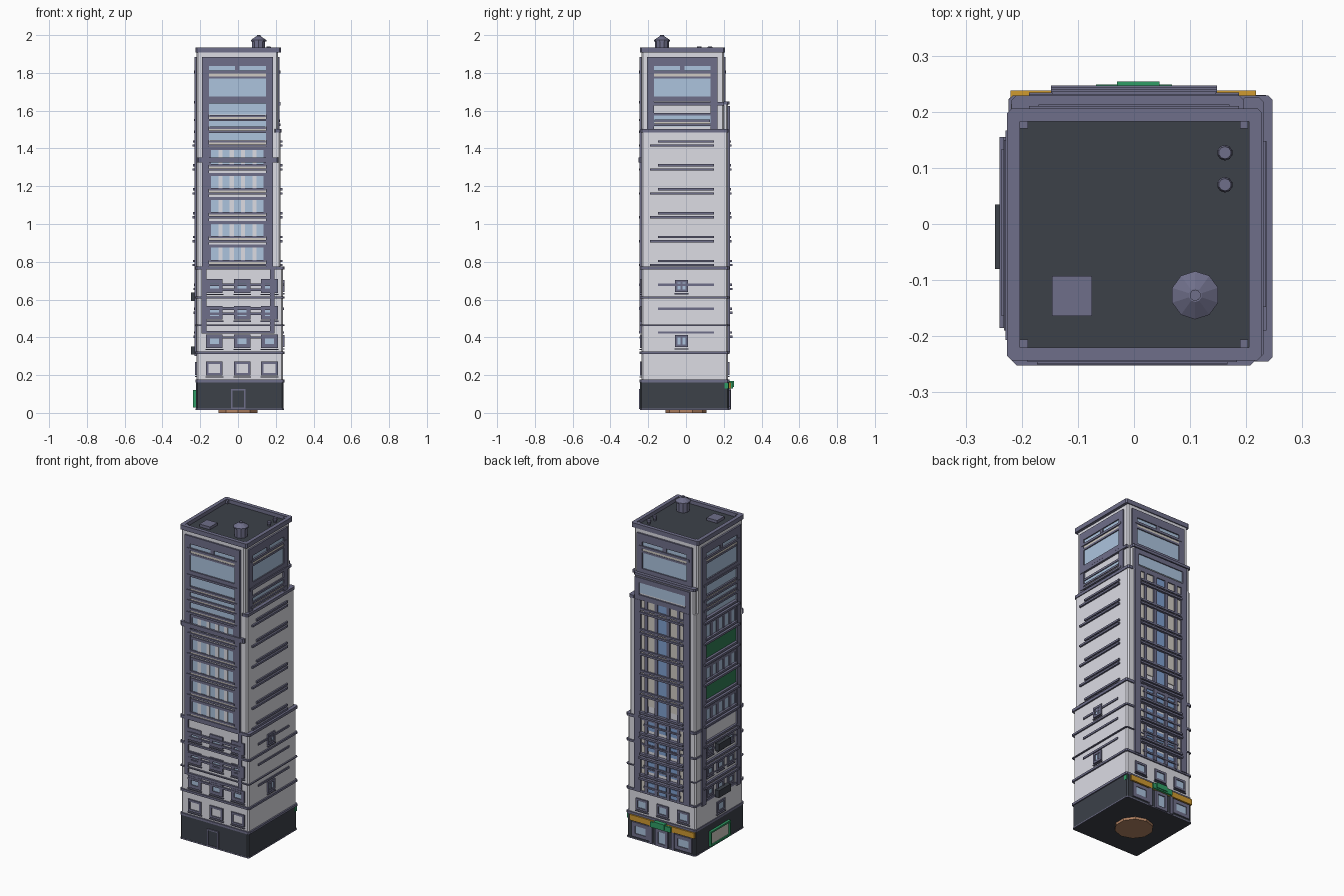
import bpy, bmesh, math
from mathutils import Matrix

if "Cube" in bpy.data.objects:
    bpy.data.objects.remove(bpy.data.objects["Cube"])

def lin(c):
    return tuple((v / 255 / 12.92 if v < 11 else ((v / 255 + 0.055) / 1.055) ** 2.4) for v in c) + (1,)

COL = {"wall": (220, 220, 228), "trim": (111, 111, 138), "dark": (60, 65, 73), "glass": (172, 196, 222),
       "beige": (208, 203, 196), "blue": (128, 160, 208), "orange": (208, 155, 48),
       "green": (48, 158, 102), "green_glass": (48, 124, 84), "brown": (178, 130, 98)}
MAT = {}
for n, c in COL.items():
    MAT[n] = bpy.data.materials.new(n)
    MAT[n].diffuse_color = lin(c)

def finish(name, bm, *mats):
    me = bpy.data.meshes.new(name)
    bmesh.ops.recalc_face_normals(bm, faces=bm.faces)
    bm.to_mesh(me)
    bm.free()
    for m in mats:
        me.materials.append(MAT[m])
    ob = bpy.data.objects.new(name, me)
    bpy.context.collection.objects.link(ob)
    return ob

PARTS = {}  # boxes gathered per named part, joined into one mesh at the end

def box(name, mat, x0, x1, y0, y1, z0, z1):
    bm = PARTS.setdefault((name, mat), bmesh.new())
    m = Matrix.Translation(((x0 + x1) / 2, (y0 + y1) / 2, (z0 + z1) / 2)) @ Matrix.Diagonal((abs(x1 - x0), abs(y1 - y0), z1 - z0, 1))
    bmesh.ops.create_cube(bm, size=1, matrix=m)

# wall planes: axis the face looks along, and position
PLANE = {"front": ("y", -0.236), "left": ("x", -0.219), "right": ("x", 0.226), "right_crown": ("x", 0.211),
         "right_podium": ("x", 0.238), "back": ("y", 0.222), "back_crown": ("y", 0.200)}

def plate(name, mat, face, u0, u1, z0, z1, d, back=0.004):
    ax, p = PLANE[face]
    s = 1 if p > 0 else -1
    a, b = sorted((p - s * back, p + s * d))
    name = face + "_" + name
    if ax == "y":
        box(name, mat, u0, u1, a, b, z0, z1)
    else:
        box(name, mat, a, b, u0, u1, z0, z1)

def slab(name, mat, x0, x1, y0, y1, z0, z1, c=0.008, make=True):
    bm = bmesh.new()
    pts = [(x0 + c, y0), (x1 - c, y0), (x1, y0 + c), (x1, y1 - c), (x1 - c, y1), (x0 + c, y1), (x0, y1 - c), (x0, y0 + c)]
    f = bm.faces.new([bm.verts.new((x, y, z0)) for x, y in pts])
    r = bmesh.ops.extrude_face_region(bm, geom=[f])
    vs = [g for g in r["geom"] if isinstance(g, bmesh.types.BMVert)]
    bmesh.ops.translate(bm, verts=vs, vec=(0, 0, z1 - z0))
    return finish(name, bm, mat) if make else bm

def frame(name, face, u0, u1, z0, z1, w, d, mat="trim"):
    plate(name, mat, face, u0, u0 + w, z0, z1, d)
    plate(name, mat, face, u1 - w, u1, z0, z1, d)
    plate(name, mat, face, u0 + w, u1 - w, z1 - w, z1, d)
    plate(name, mat, face, u0 + w, u1 - w, z0, z0 + w, d)

# main volumes
slab("base_block", "dark", -0.222, 0.240, -0.243, 0.228, 0.015, 0.168)
slab("podium", "wall", -0.220, 0.238, -0.236, 0.222, 0.168, 0.77)
slab("tower_core", "wall", -0.219, 0.211, -0.236, 0.200, 0.77, 1.91)
slab("right_tier", "wall", 0.15, 0.226, -0.236, 0.222, 0.77, 1.49)
slab("back_tier", "wall", -0.219, 0.211, 0.1, 0.222, 0.77, 1.49)
slab("back_upper_tier", "wall", -0.212, 0.192, 0.1, 0.222, 1.48, 1.64)
# belts and ledges
for i, (z, h) in enumerate([(0.162, 0.014), (0.311, 0.013), (0.461, 0.006), (0.605, 0.012), (0.758, 0.017)]):
    slab(f"podium_belt_{i}", "trim", -0.224, 0.247, -0.245, 0.229, z, z + h)
slab("base_foot", "trim", -0.224, 0.243, -0.244, 0.230, 0.015, 0.022)
slab("right_tier_ledge", "trim", 0.19, 0.231, -0.240, 0.226, 1.485, 1.503)
slab("back_tier_ledge", "trim", -0.218, 0.196, 0.18, 0.229, 1.632, 1.648)
slab("front_belt", "trim", -0.217, 0.215, -0.252, -0.2, 1.325, 1.352)
# brown underside plug
bm = bmesh.new()
bmesh.ops.create_cone(bm, cap_ends=True, segments=10, radius1=0.108, radius2=0.108, depth=0.02, matrix=Matrix.Translation((0, 0, 0.01)))
finish("underside_plug", bm, "brown")

# roof with sunken dark floor
bm = slab("roof", "trim", -0.226, 0.228, -0.243, 0.206, 1.908, 1.935, 0.008, False)
top = max(bm.faces, key=lambda f: f.calc_center_median().z)
bmesh.ops.inset_region(bm, faces=[top], thickness=0.025)
inner = bmesh.ops.extrude_face_region(bm, geom=[top])["geom"]
bmesh.ops.translate(bm, verts=[g for g in inner if isinstance(g, bmesh.types.BMVert)], vec=(0, 0, -0.022))
bmesh.ops.delete(bm, geom=[top], context="FACES_ONLY")
for f in inner:
    if isinstance(f, bmesh.types.BMFace):
        f.material_index = 1
finish("roof", bm, "trim", "dark")
for x in (-0.196, 0.196):
    for y in (-0.213, 0.177):
        box("parapet_corner_post", "trim", x - 0.007, x + 0.007, y - 0.007, y + 0.007, 1.912, 1.932)
box("roof_hatch", "trim", -0.146, -0.075, -0.164, -0.093, 1.912, 1.93)

def cones(name, x, y, rings):
    bm = bmesh.new()
    for r1, r2, z0, z1 in rings:
        bmesh.ops.create_cone(bm, cap_ends=True, segments=10, radius1=r1, radius2=r2, depth=z1 - z0, matrix=Matrix.Translation((x, y, (z0 + z1) / 2)))
    finish(name, bm, "trim")
cones("water_tank", 0.109, -0.127, [(0.037, 0.037, 1.91, 1.97), (0.043, 0.043, 1.966, 1.974), (0.043, 0.012, 1.974, 1.994), (0.010, 0.010, 1.99, 2.0)])
for i, y in enumerate((0.127, 0.07)):
    cones(f"roof_vent_{i}", 0.162, y, [(0.009, 0.009, 1.91, 1.93), (0.014, 0.011, 1.928, 1.94)])

# crown windows on all four sides
def crown(face, c, bottom):
    for s in (-1, 1):
        plate("crown_frame", "trim", face, c + s * 0.150, c + s * 0.187, bottom, 1.885, 0.010)
    plate("crown_frame", "trim", face, c - 0.153, c + 0.153, 1.837, 1.885, 0.010)
    plate("crown_frame", "trim", face, c - 0.153, c + 0.153, 1.648, 1.674, 0.010)
    plate("window", "glass", face, c - 0.15, c + 0.15, 1.81, 1.837, 0.003)
    plate("window", "glass", face, c - 0.15, c + 0.15, 1.674, 1.772, 0.003)
    plate("mullion", "trim", face, c - 0.012, c + 0.012, 1.808, 1.837, 0.008)
    plate("ledge", "trim", face, c - 0.17, c + 0.17, 1.798, 1.812, 0.013)
    plate("sill", "beige", face, c - 0.15, c + 0.15, 1.782, 1.797, 0.007)
    plate("sill", "trim", face, c - 0.15, c + 0.15, 1.770, 1.782, 0.009)
crown("front", -0.003, 0.77)
crown("left", -0.02, 0.30)
crown("right_crown", -0.02, 1.50)
crown("back_crown", 0.0, 1.64)

# paired bars at each floor
def floor_bar(face, c, z, d=0.011, wide=0.17):
    plate("floor_bar", "trim", face, c - 0.148, c + 0.148, z - 0.004, z + 0.008, d)
    plate("spandrel", "beige", face, c - 0.148, c + 0.148, z - 0.014, z - 0.004, 0.006)
    plate("floor_bar", "trim", face, c - wide, c + wide, z - 0.026, z - 0.014, d + 0.003)
FLOORS = [1.435 - 0.1265 * i for i in range(9)]
for face, c in (("front", -0.003), ("left", -0.015)):
    for z0, z1 in ((1.58, 1.637), (1.515, 1.545), (1.446, 1.486)):
        plate("window", "glass", face, c - 0.15, c + 0.15, z0, z1, 0.003)
    for z in (1.665, 1.57, 1.508):
        floor_bar(face, c, z)
    for i, z in enumerate(FLOORS[:6]):
        floor_bar(face, c, z, 0.011 if face == "front" else 0.018)
        if i:
            hi = z + (0.072 if i > 1 else 0.082)
            green = face == "left" and i in (2, 4)
            plate("green_window" if green else "window", "green_glass" if green else "glass", face, c - 0.15, c + 0.15, z + 0.004, z + 0.1 if green else hi, 0.003)
            if not green:
                # lintel band, dark jambs at the ends and light piers between panes
                plate("lintel", "trim", face, c - 0.15, c + 0.15, hi, hi + 0.016, 0.007)
                for k in range(6):
                    u = c - 0.15 + k * 0.06
                    m = "wall" if 0 < k < 5 and face == "front" else "trim"
                    plate("pier", m, face, max(u - 0.011, c - 0.15), min(u + 0.011, c + 0.15), z + 0.004, hi, 0.007)

# right side: bars on blank wall, tier window, two small podium windows
for i, z in enumerate(FLOORS):
    f = "right" if i < 6 else "right_podium"
    plate("floor_bar", "trim", f, -0.148, 0.148, z - 0.004, z + 0.008, 0.009 if i < 6 else 0.006)
    if i < 6:
        plate("floor_bar", "trim", f, -0.19, 0.148, z - 0.026, z - 0.014, 0.010)
plate("window", "glass", "right_crown", -0.17, 0.13, 1.515, 1.575, 0.003)
floor_bar("right_crown", -0.02, 1.545)
plate("tier_head", "trim", "right_crown", -0.17, 0.13, 1.575, 1.588, 0.008)
plate("ledge", "trim", "right_crown", -0.2, 0.2, 1.628, 1.645, 0.013)

def small_window(face, c, z, w=0.04, h=0.034, pane="glass", t=0.013):
    plate("small_pane", pane, face, c - w + 0.01, c + w - 0.01, z - h + 0.01, z + h - 0.01, 0.003)
    frame("small_frame", face, c - w, c + w, z - h, z + h, t, 0.008)
    plate("small_sill", "trim", face, c - w - 0.003, c + w + 0.003, z - h - 0.012, z - h - 0.006, 0.009)
for z in (0.672, 0.38):
    small_window("right_podium", -0.024, z, 0.034, 0.032)
    plate("small_bar", "trim", "right_podium", -0.029, -0.019, z - 0.03, z + 0.03, 0.006)

# podium windows and rails on the front, left podium floors
for z, pane in ((0.672, "glass"), (0.53, "glass"), (0.38, "glass"), (0.235, "wall")):
    for c in (-0.125, 0.022, 0.167):
        small_window("front", c, z, 0.044, 0.036, pane, 0.013 if pane == "wall" else 0.020)
for z in FLOORS[6:]:
    plate("podium_bar", "trim", "front", -0.17, 0.19, z - 0.004, z + 0.010, 0.012)
    plate("podium_bar", "trim", "front", -0.17, 0.19, z - 0.030, z - 0.018, 0.010)
    floor_bar("left", -0.015, z, 0.014)
    for c in (-0.1, 0.0, 0.1):
        small_window("left", c - 0.015, z - 0.06, 0.032, 0.028)
for c in (-0.18, 0.182):
    plate("podium_rail", "trim", "front", c - 0.012, c + 0.012, 0.42, 0.77, 0.009)
for z in (0.615, 0.33):
    plate("equipment_box", "dark", "left", -0.08, 0.035, z - 0.022, z + 0.022, 0.029)
small_window("left", -0.02, 0.235)

# back side: tall strips, grid and floor bars
frame("tier_frame", "back", -0.187, 0.187, 1.49, 1.625, 0.03, 0.010)
plate("window", "glass", "back", -0.16, 0.16, 1.53, 1.595, 0.004)
for s in (-1, 1):
    plate("rail", "trim", "back", s * 0.145, s * 0.187, 0.32, 1.49, 0.012)
    plate("strip_post", "trim", "back", s * 0.030, s * 0.052, 0.32, 1.49, 0.010)
    plate("strip_post", "trim", "back", s * 0.1, s * 0.118, 0.32, 1.49, 0.010)
    plate("strip_panel", "beige", "back", s * 0.052, s * 0.1, 0.85, 1.49, 0.004)
    plate("outer_panel", "beige", "back", s * 0.118, s * 0.145, 0.32, 1.49, 0.003)
plate("center_window", "blue", "back", -0.030, 0.030, 0.8, 1.49, 0.004)
for i, z in enumerate(FLOORS):
    floor_bar("back", 0, z, 0.022 if i > 4 else 0.015, 0.148)
    if i > 4:
        for c in (-0.075, 0, 0.075):
            plate("grid_window", "blue", "back", c - 0.024, c + 0.024, z - 0.1, z - 0.04, 0.004)
            plate("grid_lintel", "trim", "back", c - 0.05, c + 0.05, z - 0.075, z - 0.065, 0.012)
for c in (-0.14, 0, 0.14):
    small_window("back", c, 0.235)

# street level: shop front at the back, front door, side sign
plate("shop_sign", "orange", "back", -0.22, 0.217, 0.128, 0.162, 0.016)
plate("sign_crest", "green", "back", -0.068, 0.068, 0.128, 0.160, 0.027)
plate("sign_crest", "green", "back", -0.03, 0.045, 0.136, 0.168, 0.032)
box("corner_lamp", "green", 0.228, 0.242, 0.204, 0.224, 0.130, 0.158)
for c in (-0.145, 0.145):
    plate("shop_window", "glass", "back", c - 0.045, c + 0.045, 0.045, 0.112, 0.010)
    frame("shop_frame", "back", c - 0.058, c + 0.058, 0.032, 0.122, 0.022, 0.014)
plate("shop_door", "glass", "back", -0.03, 0.03, 0.022, 0.115, 0.010)
frame("shop_door_frame", "back", -0.042, 0.042, 0.018, 0.125, 0.018, 0.016)
for c in (-0.075, 0.075):
    plate("shop_column", "trim", "back", c - 0.01, c + 0.01, 0.018, 0.13, 0.014)
frame("door_frame", "front", -0.037, 0.040, 0.02, 0.126, 0.008, 0.013)
plate("door_leaf", "dark", "front", -0.029, 0.032, 0.02, 0.118, 0.009)
plate("side_sign_panel", "beige", "left", -0.085, 0.085, 0.035, 0.112, 0.010)
frame("side_sign_frame", "left", -0.095, 0.095, 0.028, 0.12, 0.010, 0.018, "green")

for (name, mat), bm in PARTS.items():
    finish(name if mat in name else f"{name}_{mat}", bm, mat)

for m in bpy.data.materials:
    if m.users and not m.is_grease_pencil:
        m.use_nodes = True
        m.node_tree.nodes["Principled BSDF"].inputs["Base Color"].default_value = m.diffuse_color
